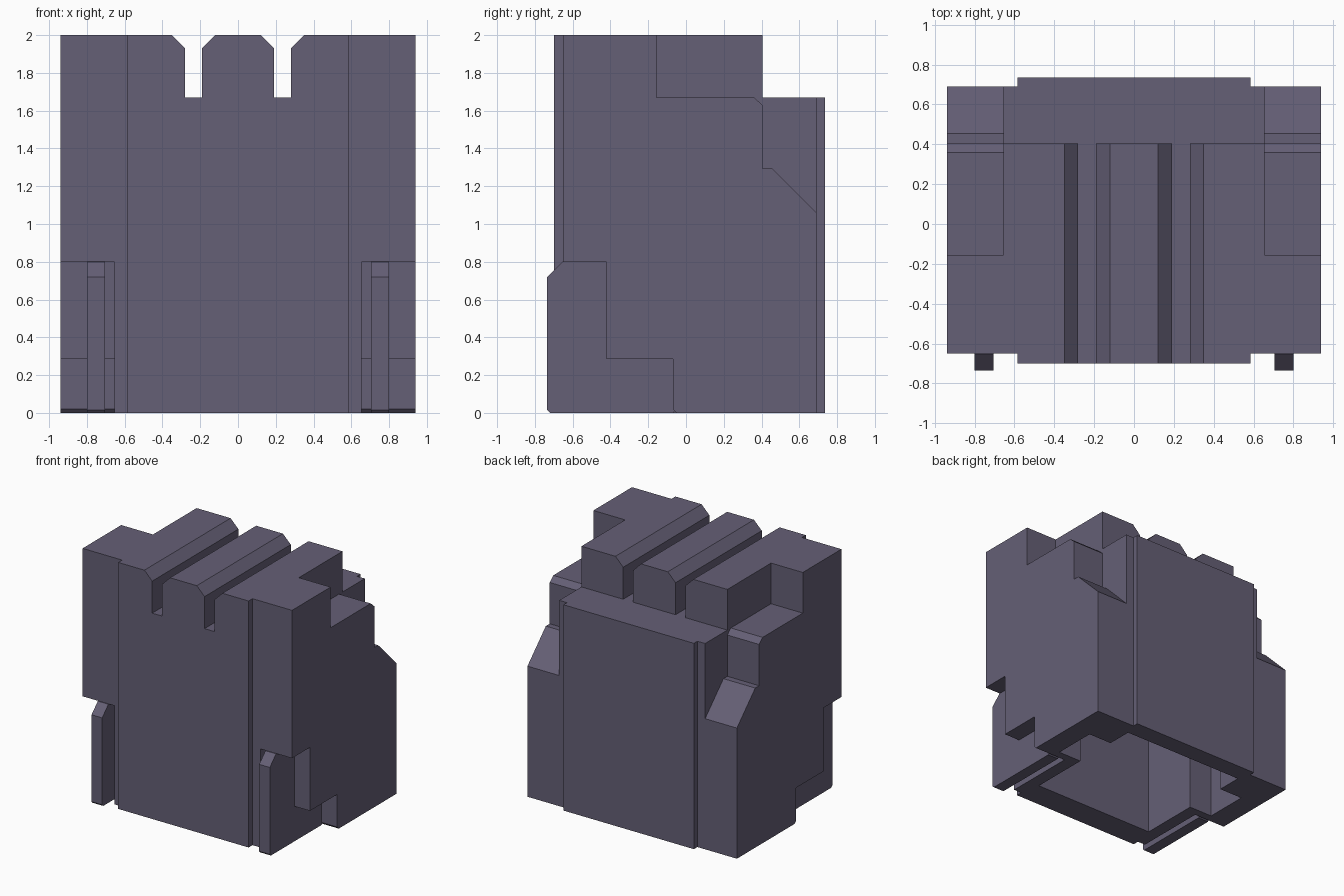
import bpy, bmesh

if "Cube" in bpy.data.objects:
    bpy.data.objects.remove(bpy.data.objects["Cube"])

# Dull violet-grey plastic
plastic = bpy.data.materials.new("plastic")
plastic.diffuse_color = (0.13, 0.115, 0.18, 1)
plastic.use_nodes = True
plastic.node_tree.nodes["Principled BSDF"].inputs["Base Color"].default_value = plastic.diffuse_color


def prism(name, points, axis, lo, hi):
    """Extrude a 2D profile along the given axis from lo to hi."""
    place = {
        'X': lambda a, b, t: (t, a, b),
        'Y': lambda a, b, t: (a, t, b),
        'Z': lambda a, b, t: (a, b, t),
    }[axis]
    bm = bmesh.new()
    base = bm.faces.new([bm.verts.new(place(a, b, lo)) for a, b in points])
    ext = bmesh.ops.extrude_face_region(bm, geom=[base])
    verts = [v for v in ext['geom'] if isinstance(v, bmesh.types.BMVert)]
    bmesh.ops.translate(bm, vec=place(0, 0, hi - lo), verts=verts)
    bmesh.ops.recalc_face_normals(bm, faces=bm.faces[:])
    mesh = bpy.data.meshes.new(name)
    bm.to_mesh(mesh)
    bm.free()
    mesh.materials.append(plastic)
    obj = bpy.data.objects.new(name, mesh)
    bpy.context.collection.objects.link(obj)
    return obj


def cut(target, cutter):
    """Subtract the cutter, then remove it."""
    cutter.hide_render = True
    mod = target.modifiers.new("cut", 'BOOLEAN')
    mod.operation = 'DIFFERENCE'
    mod.solver = 'EXACT'
    mod.object = cutter
    bpy.context.view_layer.objects.active = target
    bpy.ops.object.modifier_apply(modifier=mod.name)
    bpy.data.objects.remove(cutter)


def both_ways(half):
    """Close a right-hand outline by mirroring it across x = 0."""
    return half + [(-x, y) for x, y in reversed(half)]


# Body block with raised front and back panels
body = prism("body", both_ways([
    (0.585, -0.70), (0.585, -0.65), (0.94, -0.65),
    (0.94, 0.69), (0.585, 0.69), (0.585, 0.735)]), 'Z', 0, 2)

# Lower ledge along the back of the top
cut(body, prism("ledge_cutter", [(0.405, 1.67), (0.9, 1.67), (0.9, 2.2), (0.405, 2.2)], 'X', -1.2, 1.2))

# Profiles of the rear shoulder cut, the lower front recess and its rail
shoulder = [(-0.155, 2.2), (-0.155, 1.67), (0.36, 1.67), (0.405, 1.63), (0.405, 1.295),
            (0.455, 1.295), (0.69, 1.06), (0.85, 0.90), (0.85, 2.2)]
recess = [(-0.9, -0.1), (-0.05, -0.1), (-0.05, 0), (-0.07, 0.02), (-0.07, 0.285),
          (-0.42, 0.285), (-0.42, 0.80), (-0.9, 0.80)]
rail = [(-0.72, 0), (-0.735, 0.015), (-0.735, 0.72), (-0.655, 0.80), (-0.40, 0.82),
        (-0.40, 0.30), (-0.05, 0.30), (-0.05, 0.02), (-0.07, 0)]

for side, s in (("right", 1), ("left", -1)):
    # Chamfered slot across the top
    slot = [(0.19, 1.67), (0.28, 1.67), (0.28, 1.93), (0.35, 2.0), (0.35, 2.2),
            (0.12, 2.2), (0.12, 2.0), (0.19, 1.93)]
    cut(body, prism("slot_cutter", [(s * x, z) for x, z in slot], 'Y', -0.9, 0.6))
    cut(body, prism("shoulder_cutter", shoulder, 'X', s * 0.655, s * 1.2))
    cut(body, prism("recess_cutter", recess, 'X', s * 0.655, s * 1.2))
    # Upright rail filling part of the recess
    prism(side + "_rail", rail, 'X', s * 0.705, s * 0.80)

# Hollow interior, open underneath
cut(body, prism("cavity_cutter", both_ways([
    (0.55, -0.48), (0.55, 0.015), (0.76, 0.015),
    (0.76, 0.375), (0.55, 0.375), (0.55, 0.585)]), 'Z', -0.2, 1.47))
